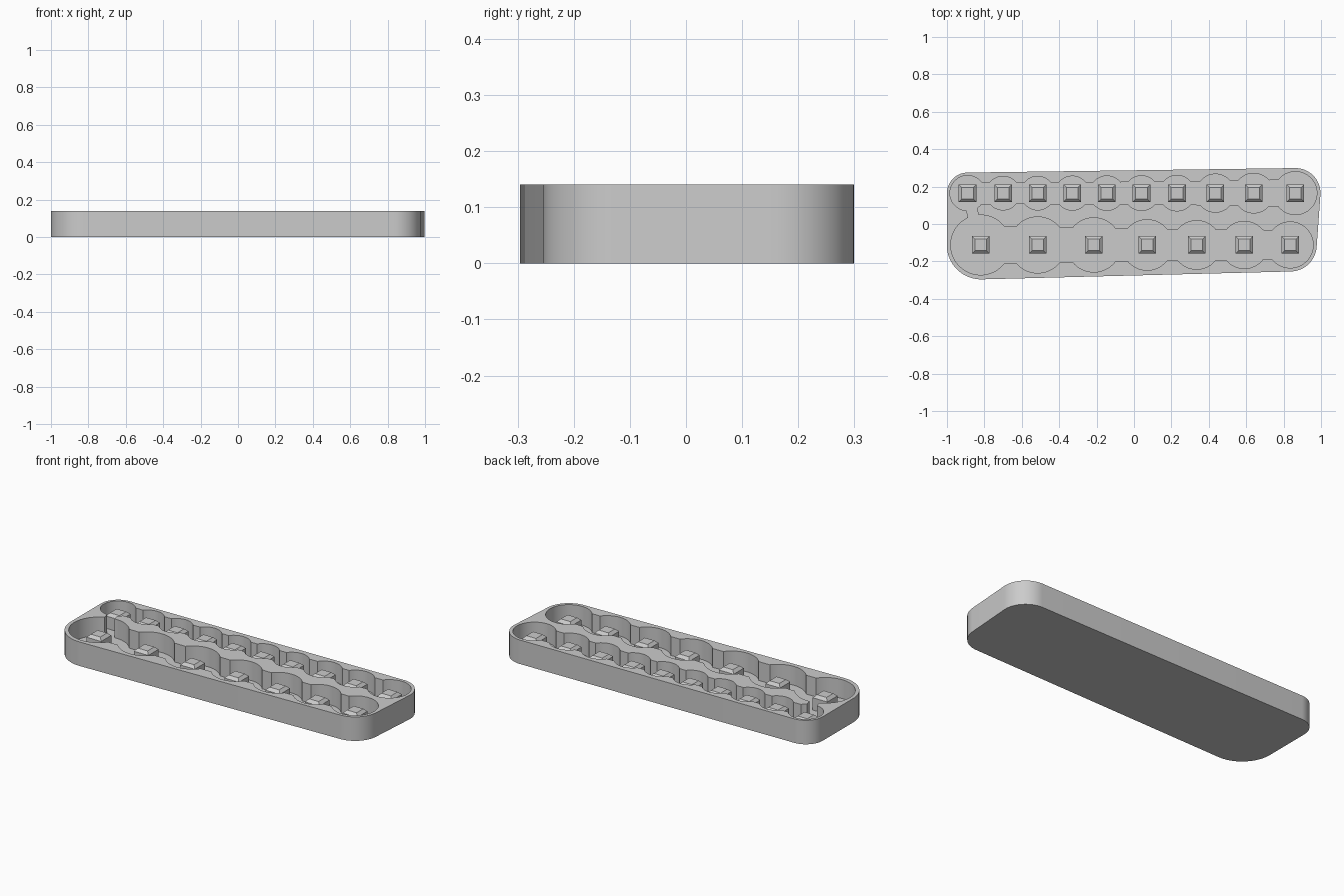
import bpy
import bmesh
import math
from mathutils import Vector
from mathutils.geometry import convex_hull_2d

HEIGHT, FLOOR = 0.14, 0.03
POST, POST_TOP, CHAMFER = 0.094, 0.118, 0.016

if "Cube" in bpy.data.objects:
    bpy.data.objects.remove(bpy.data.objects["Cube"], do_unlink=True)

grey = bpy.data.materials.new("plain grey")
grey.use_nodes = True
grey.diffuse_color = (0.6, 0.6, 0.6, 1)
grey.node_tree.nodes["Principled BSDF"].inputs["Base Color"].default_value = (0.6, 0.6, 0.6, 1)

# Pocket rows: (x, radius), left to right, at a fixed y
BACK_Y, FRONT_Y = 0.165, -0.112
back = [(-0.89, 0.094), (-0.70, 0.09), (-0.515, 0.09), (-0.33, 0.091), (-0.145, 0.092),
        (0.04, 0.093), (0.23, 0.095), (0.435, 0.102), (0.64, 0.106), (0.863, 0.115)]
front = [(-0.82, 0.16), (-0.515, 0.15), (-0.215, 0.145), (0.07, 0.135),
         (0.335, 0.13), (0.59, 0.126), (0.835, 0.123)]


def circle(x, y, r, n=72):
    return [Vector((x + r * math.cos(2 * math.pi * i / n),
                    y + r * math.sin(2 * math.pi * i / n))) for i in range(n)]


def add_prism(bm, outline, z0, z1):
    """Extrude a counter-clockwise outline between two heights."""
    face = bm.faces.new([bm.verts.new((p[0], p[1], z0)) for p in outline])
    face.normal_update()
    if face.normal.z > 0:
        face.normal_flip()
    new = bmesh.ops.extrude_face_region(bm, geom=[face], use_keep_orig=True)["geom"]
    bmesh.ops.translate(bm, vec=(0, 0, z1 - z0),
                        verts=[v for v in new if isinstance(v, bmesh.types.BMVert)])


def make_object(name, bm):
    bmesh.ops.recalc_face_normals(bm, faces=bm.faces)
    mesh = bpy.data.meshes.new(name)
    bm.to_mesh(mesh)
    bm.free()
    mesh.materials.append(grey)
    obj = bpy.data.objects.new(name, mesh)
    bpy.context.collection.objects.link(obj)
    return obj


# Tray body: hull around the four end pockets
corners = [(-0.89, BACK_Y, 0.11), (0.863, BACK_Y, 0.134),
           (-0.817, FRONT_Y, 0.184), (0.835, FRONT_Y, 0.142)]
points = [p for c in corners for p in circle(*c)]
bm = bmesh.new()
add_prism(bm, [points[i] for i in convex_hull_2d(points)], 0, HEIGHT)
tray = make_object("tray", bm)

# Pocket cutter: round pockets, tapered necks, and the slot linking the rows
bm = bmesh.new()
TOP = HEIGHT + 0.05
for row, y in ((back, BACK_Y), (front, FRONT_Y)):
    for x, r in row:
        add_prism(bm, circle(x, y, r), FLOOR, TOP)
    for (x0, r0), (x1, r1) in zip(row, row[1:]):
        a, b = r0 * 0.63, r1 * 0.63
        add_prism(bm, [(x0, y - a), (x1, y - b), (x1, y + b), (x0, y + a)], FLOOR, TOP)
start, end = Vector((front[0][0], FRONT_Y)), Vector((back[0][0], BACK_Y))
side = (end - start).orthogonal().normalized() * 0.028
add_prism(bm, [start - side, start + side, end + side, end - side], FLOOR, TOP)
cutter = make_object("pocket_cutter", bm)
cutter.hide_render = True

cut = tray.modifiers.new("pockets", 'BOOLEAN')
cut.operation = 'DIFFERENCE'
cut.solver = 'EXACT'
cut.use_self = True
cut.object = cutter
bpy.context.view_layer.objects.active = tray
tray.select_set(True)
bpy.ops.object.modifier_apply(modifier=cut.name)
bpy.data.objects.remove(cutter, do_unlink=True)
bpy.ops.object.shade_smooth_by_angle(angle=math.radians(25))

# Square posts with chamfered tops
for label, row, y in (("back", back, BACK_Y), ("front", front, FRONT_Y)):
    for i, (x, r) in enumerate(row):
        bm = bmesh.new()
        h = POST / 2
        add_prism(bm, [(x - h, y - h), (x + h, y - h), (x + h, y + h), (x - h, y + h)],
                  FLOOR - 0.005, POST_TOP)
        bm.normal_update()
        top = max(bm.faces, key=lambda f: f.calc_center_median().z)
        bmesh.ops.bevel(bm, geom=list(top.edges), offset=CHAMFER, segments=1,
                        affect='EDGES')
        make_object(f"{label}_post_{i + 1}", bm)
